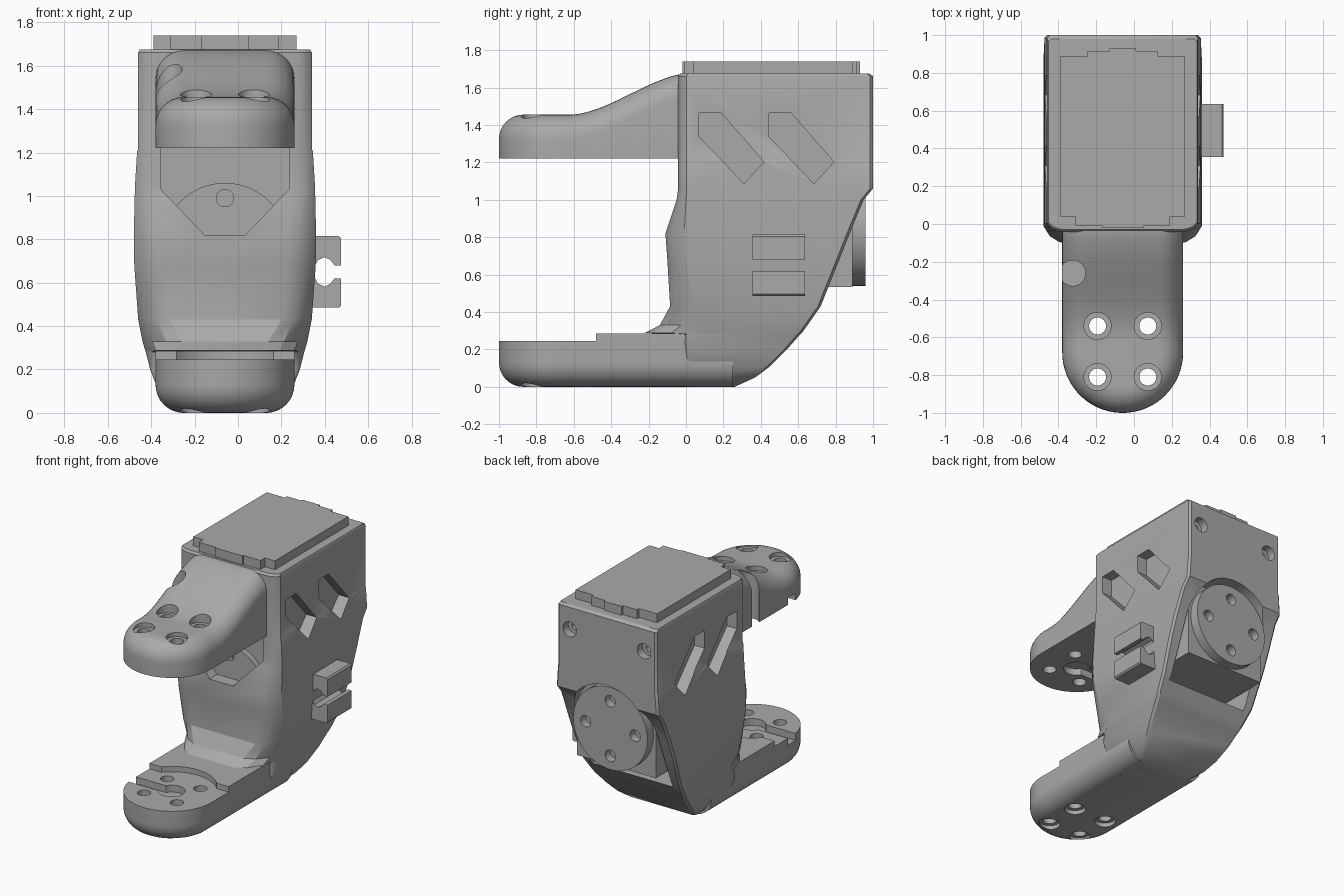
import bpy, bmesh
from math import sin, cos, pi, radians
from mathutils import Vector

if "Cube" in bpy.data.objects:
    bpy.data.objects.remove(bpy.data.objects["Cube"])

CX = -0.06      # the bracket's own centre line
R, NOSE = 0.32, -0.68

grey = bpy.data.materials.new("plain_grey")
grey.use_nodes = True
grey.diffuse_color = (0.4, 0.4, 0.4, 1)
grey.node_tree.nodes["Principled BSDF"].inputs["Base Color"].default_value = (0.4, 0.4, 0.4, 1)


def make(name, bm):
    bmesh.ops.recalc_face_normals(bm, faces=bm.faces)
    me = bpy.data.meshes.new(name)
    bm.to_mesh(me)
    bm.free()
    ob = bpy.data.objects.new(name, me)
    ob.location.x = CX
    me.materials.append(grey)
    bpy.context.collection.objects.link(ob)
    return ob


def loft(name, rings, caps=True):
    bm = bmesh.new()
    loops = [[bm.verts.new(p) for p in ring] for ring in rings]
    n = len(rings[0])
    for a, b in zip(loops, loops[1:]):
        for i in range(n):
            j = (i + 1) % n
            bm.faces.new((a[i], a[j], b[j], b[i]))
    for ring in (loops[0], loops[-1]):
        if caps:
            bm.faces.new(ring)
        else:       # strips between mirrored points, for curved caps
            for i in range(n // 2 - 1):
                bm.faces.new((ring[i], ring[i + 1], ring[n - 2 - i], ring[n - 1 - i]))
    return make(name, bm)


def prism(name, pts, axis, lo, hi):
    def place(p, d):
        v = list(p)
        v.insert(axis, d)
        return v
    return loft(name, [[place(p, d) for p in pts] for d in (lo, hi)])


def rect(a0, a1, b0, b1):
    return [(a0, b0), (a1, b0), (a1, b1), (a0, b1)]


def circle(a, b, r, n=32):
    return [(a + r * cos(2 * pi * i / n), b + r * sin(2 * pi * i / n)) for i in range(n)]


def cut(target, *cutters):
    bpy.context.view_layer.objects.active = target
    for c in cutters:
        c.hide_render = True
        m = target.modifiers.new("cut", 'BOOLEAN')
        m.operation, m.solver, m.object = 'DIFFERENCE', 'EXACT', c
        bpy.ops.object.modifier_apply(modifier=m.name)
        bpy.data.objects.remove(c)


# Main shell: stacked sections of height, front, back, half width, corner width, corner depth
sections = [
    (0, 0, .26, .2, .02, .02), (.05, 0, .37, .27, .02, .02), (.11, 0, .45, .31, .02, .02),
    (.2, 0, .54, .345, .02, .02), (.28, -.03, .61, .365, .1, .1), (.288, -.22, .62, .368, .19, .32),
    (.33, -.14, .65, .38, .18, .25), (.43, -.085, .72, .4, .14, .13), (.68, -.1, .82, .418, .14, .1),
    (.82, -.11, .875, .42, .14, .1), (1.0, -.05, .95, .416, .1, .05), (1.06, -.042, 1, .414, .09, .045),
    (1.205, -.042, 1, .405, .085, .045), (1.215, -.042, 1, .4, .08, .045),
    (1.66, -.042, 1, .4, .08, .045), (1.675, -.03, .98, .393, .08, .04)]
rings = []
for z, f, b, w, cw, cd in sections:
    half = [(w - cw, f), (w - .6 * cw, f + .15 * cd), (w - .25 * cw, f + .45 * cd), (w, f + cd),
            (w, b - .015), (w - .015, b)]
    rings.append([(x, y, z) for x, y in half] + [(-x, y, z) for x, y in reversed(half)])
body = loft("main_shell", rings)

# Motor opening at the back, arched at the top
AXIS = .84
arch = [(-.33, .4), (.33, .4)] + [(.33 * cos(pi * i / 24), AXIS + .33 * sin(pi * i / 24)) for i in range(25)]
cut(body, prism("opening_cutter", arch, 1, .35, 1.2))
# Front pocket
pocket = [(-.295, 1.22), (-.295, 1.03), (-.095, .82), (.095, .82), (.295, 1.03), (.295, 1.22)]
cut(body, prism("pocket_cutter", pocket, 1, -.3, .02))
# Slanted side slots and back screw holes
slot = [(.07, 1.465), (.187, 1.465), (.417, 1.203), (.31, 1.086), (.07, 1.337)]
for s in (-1, 1):
    for dy in (0, .374):
        pts = [(y + dy, z) for y, z in slot]
        cut(body, prism("slot_cutter", pts, 0, *sorted((s * .32, s * .6))))
    cut(body, prism("screw_cutter", circle(s * .3, 1.5, .055, 20), 1, .94, 1.1),
        prism("screw_core_cutter", circle(s * .3, 1.5, .025, 12), 1, .85, 1.1))

# Motor, output disc and rear pivot
motor = prism("motor_block", rect(-.32, .32, .535, 1.1), 1, .3, .89)
disc = prism("output_disc", circle(0, AXIS, .3, 64), 1, .88, .96)
for i in range(4):
    a = i * pi / 2
    cut(disc, prism("disc_hole_cutter", circle(.2 * cos(a), AXIS + .2 * sin(a), .042, 20), 1, .9, 1))
pivot = prism("pivot_plate", circle(0, .77, .29, 64), 1, -.02, .05)
pin = prism("pivot_pin", circle(0, .99, .042, 24), 1, -.03, .05)

# Lid with stepped ends
lid = [(.33, .04), (.33, .89), (.185, .89), (.185, .915), (.07, .915), (.07, .93)]
lid = [(.11, -.02), (.11, -.01), (.25, -.01), (.25, .04)] + lid
prism("top_lid", lid + [(-x, y) for x, y in reversed(lid)], 2, 1.66, 1.74)


# Arms: a rounded-end outline with a filleted outer face
def arm(name, flat, outer, sign, tail, fillet=.13):
    def outline(d):
        r = R - d
        ys = [tail + (NOSE - tail) * i / 20 for i in range(20)]
        pts = [(r, y) for y in ys]
        pts += [(r * cos(a), NOSE - r * sin(a)) for a in (pi * (i + .5) / 48 for i in range(48))]
        return pts + [(-r, y) for y in reversed(ys)]
    rings = [[(x, y, flat) for x, y in outline(0)]]
    for k in range(9):
        a = k * pi / 16
        rings.append([(x, y, outer(y) - sign * fillet * (1 - sin(a)))
                      for x, y in outline(fillet * (1 - cos(a)))])
    return loft(name, rings, caps=False)


def upper_height(y):
    t = min(max((y + .62) / .58, 0), 1)
    return 1.455 + .215 * (t * t * (3 - 2 * t) * .6 + t ** 1.5 * .4)


upper = arm("upper_arm", 1.22, upper_height, 1, .03)
lower = arm("lower_arm", .285, lambda y: 0, -1, .25)

# Step and round seat on the lower arm
cut(lower, prism("step_cutter", rect(-.5, .5, -1.2, -.48), 2, .245, .4),
    prism("seat_cutter", circle(0, NOSE, .3, 64), 2, .245, .4))

# Screw holes with countersinks, and a centre recess with a cable channel
for ob, lo, hi, sink_lo, sink_hi, rec_lo, rec_hi in (
        (upper, 1, 2, 1.425, 2, 1, 1.27), (lower, -1, 1, -1, .03, .195, 1)):
    for x in (-.133, .133):
        for y in (-.81, -.54):
            cut(ob, prism("hole_cutter", circle(x, y, .045, 24), 2, lo, hi),
                prism("sink_cutter", circle(x, y, .072, 24), 2, sink_lo, sink_hi))
    cut(ob, prism("recess_cutter", circle(0, NOSE, .09), 2, rec_lo, rec_hi),
        prism("channel_cutter", rect(-.5, 0, NOSE - .045, NOSE + .045), 2, rec_lo, rec_hi))
# Cable notch in the side of the upper arm
cut(upper, prism("notch_cutter", circle(-.265, -.26, .068), 2, 1, 2),
    prism("notch_mouth_cutter", rect(-.5, -.265, -.3, -.22), 2, 1, 2))

# Pair of cable clips on the left side
clip = [(.37, .815), (.525, .815), (.535, .805), (.535, .68), (.505, .68), (.485, .705), (.46, .718),
        (.43, .705), (.415, .68), (.37, .68)]
for name, s in (("upper_clip", 1), ("lower_clip", -1)):
    prism(name, [(x, .65 + s * (z - .65)) for x, z in clip], 1, .355, .635)

# Smooth curved faces, keep real edges crisp
for ob in list(bpy.context.collection.objects):
    if ob.type == 'MESH' and ob.data.materials and ob.data.materials[0] == grey:
        bpy.ops.object.select_all(action='DESELECT')
        ob.select_set(True)
        bpy.context.view_layer.objects.active = ob
        bpy.ops.object.shade_smooth_by_angle(angle=radians(28))
